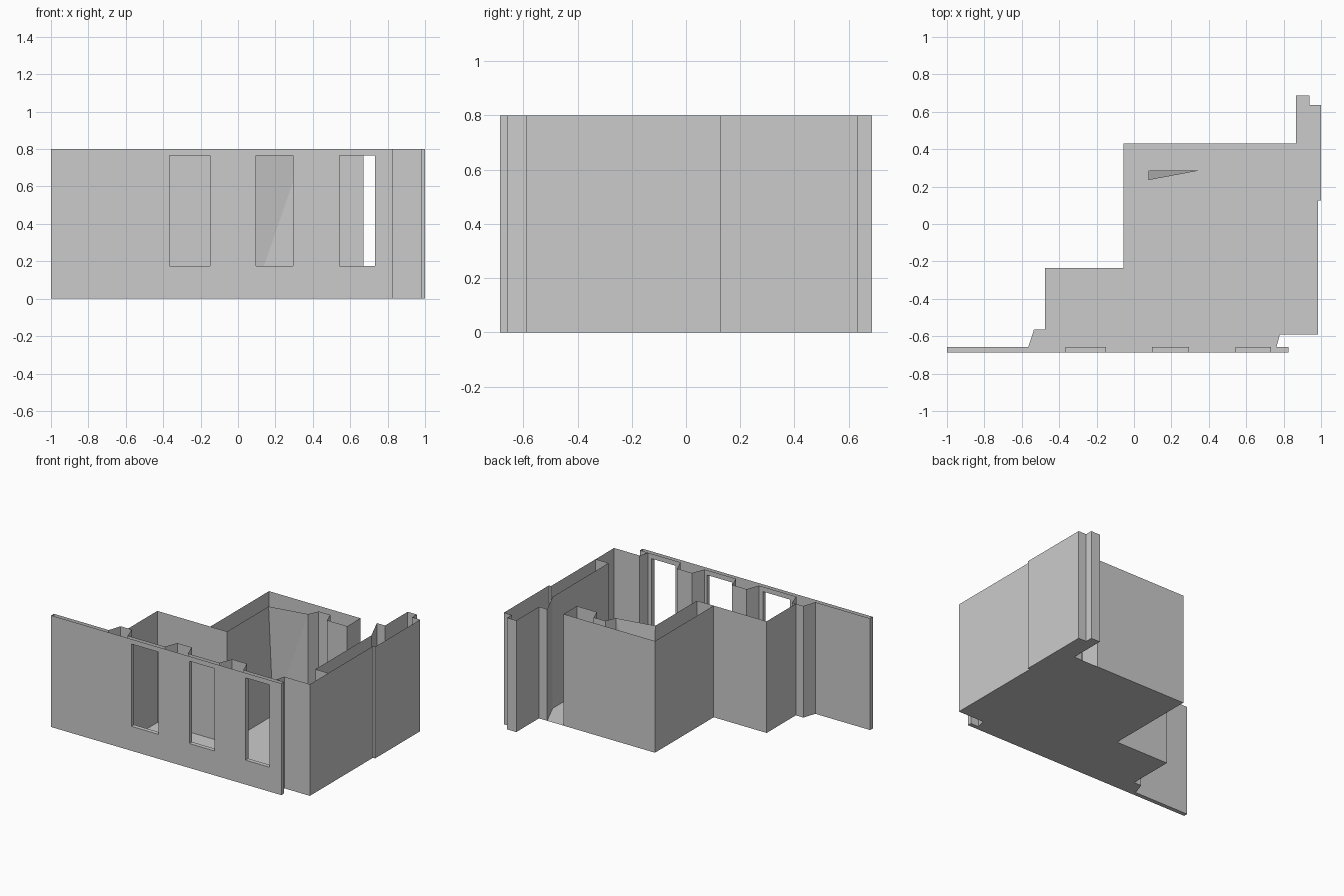
import bpy, bmesh

if "Cube" in bpy.data.objects:
    bpy.data.objects.remove(bpy.data.objects["Cube"])

H = 0.80                      # wall height
Y0, Y1 = -0.687, -0.657       # front wall outer and inner planes
YB = 0.687                    # rearmost plane
SILL, HEAD = 0.175, 0.765
WINDOWS = [(-0.365, -0.15), (0.095, 0.295), (0.542, 0.732)]


def make_object(name, faces):
    """Mesh object from a list of polygons, shared corners welded."""
    bm = bmesh.new()
    for f in faces:
        bm.faces.new([bm.verts.new(p) for p in f])
    bmesh.ops.remove_doubles(bm, verts=bm.verts, dist=0.0005)
    me = bpy.data.meshes.new(name)
    bm.to_mesh(me)
    bm.free()
    ob = bpy.data.objects.new(name, me)
    bpy.context.collection.objects.link(ob)
    return ob


def sheet(path, z0=0.0, z1=H):
    """Upright faces along a plan path; they face right of travel."""
    return [[(*a, z0), (*b, z0), (*b, z1), (*a, z1)]
            for a, b in zip(path, path[1:])]


# outer shell, counter-clockwise in plan, interrupted by the rear doorway
east = [(0.762, Y1), (0.78, -0.59), (0.983, -0.59), (0.983, 0.125),
        (1.0, 0.125), (1.0, 0.635), (0.937, 0.635), (0.937, YB),
        (0.865, YB), (0.865, 0.43)]
west = [(0.67, 0.43), (-0.055, 0.43), (-0.055, -0.235),
        (-0.475, -0.235), (-0.475, -0.565)]
make_object("outer_walls_east", sheet(east))
make_object("outer_walls_west", sheet(west))

# floor follows the whole footprint
outline = [(-1, Y0), (0.825, Y0), (0.825, Y1)] + east + west + \
          [(-0.535, -0.565), (-0.565, Y1), (-1, Y1)]
make_object("floor", [[(x, y, 0) for x, y in reversed(outline)]])

# inner lining of the rear left wall, with a slanted panel and a recess
make_object("inner_wall_left", sheet([(-0.055, -0.235), (0.078, -0.235)]) + [
    [(0.078, -0.235, 0), (0.078, 0.287, 0), (0.078, 0.235, H), (0.078, -0.235, H)]])
make_object("slanted_panel", [
    [(0.078, 0.287, 0), (0.355, 0.287, H), (0.078, 0.235, H)],
    [(0.078, 0.287, 0), (0.355, 0.287, 0), (0.355, 0.287, H)]])
make_object("inner_wall_back", sheet(
    [(0.355, 0.287), (0.388, 0.36), (0.48, 0.36), (0.51, 0.28), (0.67, 0.28), (0.67, 0.43)]))

# door jamb and inner lining of the right wall
make_object("inner_wall_right", sheet(
    [(0.865, 0.43), (0.80, 0.43), (0.88, 0.253), (0.88, -0.38), (0.983, -0.38)]))

# splayed piers between the windows: base left, face left, face right, base right
PIERS = [(-0.565, -0.535, -0.445, -0.415),
         (-0.12, -0.085, 0.03, 0.062),
         (0.312, 0.35, 0.467, 0.502)]
for i, (a, b, c, d) in enumerate(PIERS):
    make_object(f"window_pier_{i + 1}",
                sheet([(d, Y1), (c, -0.565), (b, -0.565), (a, Y1)]))


# front wall: two skins with window holes, reveals and end caps
def panel(x0, x1, y, flip):
    """One skin from x0 to x1, leaving out the windows inside it."""
    faces, x = [], x0
    for w0, w1 in [w for w in WINDOWS if x0 <= w[0] and w[1] <= x1]:
        faces += sheet([(x, y), (w0, y)])
        faces += sheet([(w0, y), (w1, y)], 0, SILL)
        faces += sheet([(w0, y), (w1, y)], HEAD, H)
        x = w1
    faces += sheet([(x, y), (x1, y)])
    return [f[::-1] for f in faces] if flip else faces


front = panel(-1, 0.825, Y0, False)
for x0, x1 in [(-1, -0.565), (-0.415, -0.12), (0.062, 0.312), (0.502, 0.762), (0.762, 0.825)]:
    front += panel(x0, x1, Y1, True)
for w0, w1 in WINDOWS:
    front += sheet([(w0, Y0), (w0, Y1)], SILL, HEAD)
    front += sheet([(w1, Y1), (w1, Y0)], SILL, HEAD)
    front.append([(w0, Y0, SILL), (w1, Y0, SILL), (w1, Y1, SILL), (w0, Y1, SILL)])
    front.append([(w0, Y1, HEAD), (w1, Y1, HEAD), (w1, Y0, HEAD), (w0, Y0, HEAD)])
front += sheet([(0.825, Y0), (0.825, Y1)]) + sheet([(-1, Y1), (-1, Y0)])
make_object("front_wall", front)
